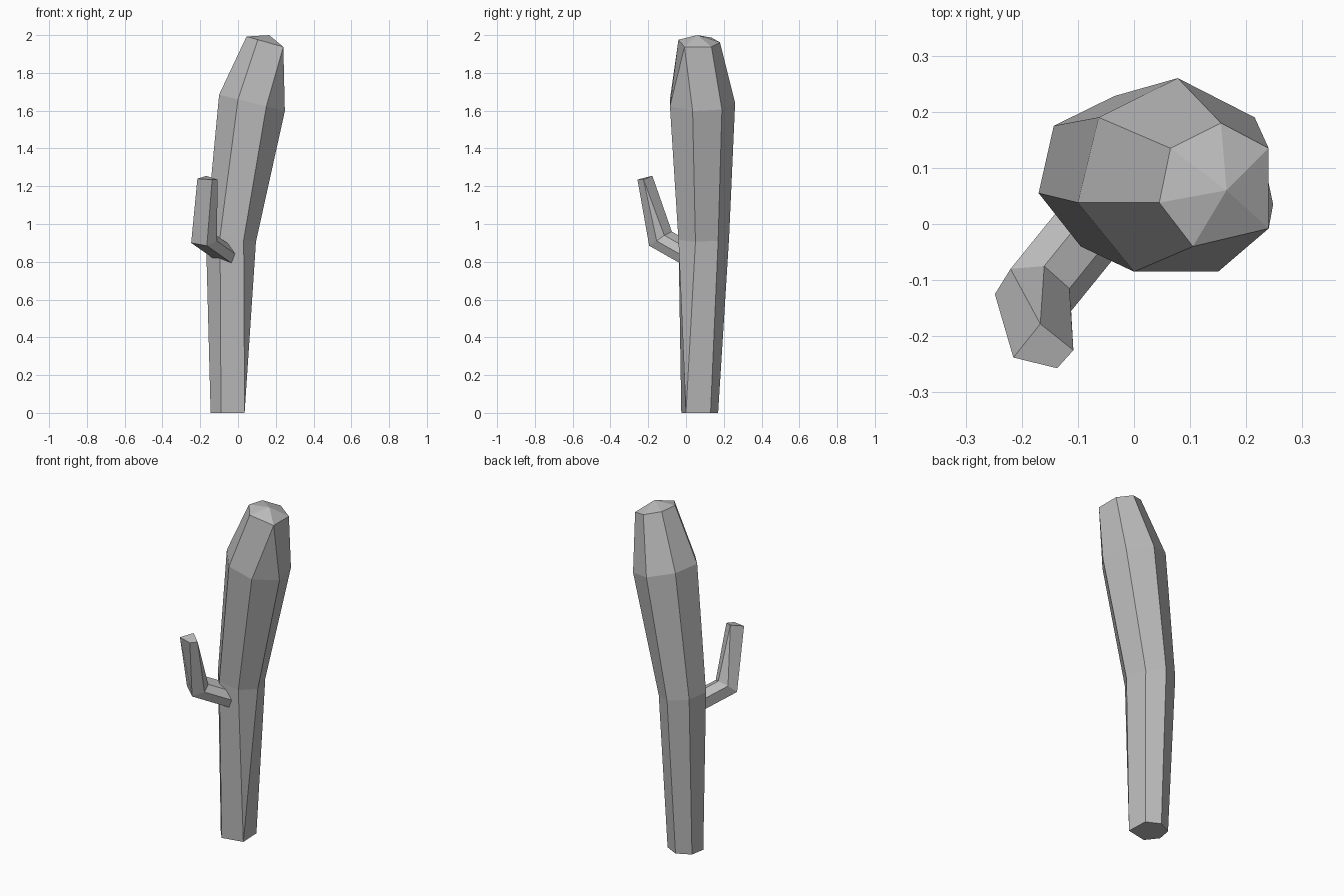
import bpy
import bmesh
from mathutils import Vector

default_cube = bpy.data.objects.get("Cube")
if default_cube:
    bpy.data.objects.remove(default_cube, do_unlink=True)

# One plain grey for the whole plant
grey = bpy.data.materials.new("plain_grey")
grey.use_nodes = True
grey_value = (0.5, 0.5, 0.5, 1)
grey.diffuse_color = grey_value
grey.node_tree.nodes["Principled BSDF"].inputs["Base Color"].default_value = grey_value


def tilted_ring(height, slope, outline):
    """Place a flat outline on a plane that drops towards +x."""
    return [Vector((x, y, height - slope * x)) for x, y in outline]


def loft(name, rings, apex=None):
    """Skin a stack of rings; repeated points in a ring collapse to one corner."""
    bm = bmesh.new()
    loops = []
    for ring in rings:
        corners = {}
        for point in ring:
            key = tuple(point)
            if key not in corners:
                corners[key] = bm.verts.new(point)
        loops.append([corners[tuple(point)] for point in ring])

    def add_face(verts):
        unique = list(dict.fromkeys(verts))
        if len(unique) > 2:
            bm.faces.new(unique)

    count = len(rings[0])
    for lower, upper in zip(loops, loops[1:]):
        for i in range(count):
            j = (i + 1) % count
            add_face([lower[i], lower[j], upper[j], upper[i]])
    add_face(loops[0])
    if apex:
        peak = bm.verts.new(apex)
        for i in range(count):
            add_face_pair = (loops[-1][i], loops[-1][(i + 1) % count])
            add_face([*add_face_pair, peak])
    else:
        add_face(loops[-1])

    bmesh.ops.recalc_face_normals(bm, faces=bm.faces[:])
    mesh = bpy.data.meshes.new(name)
    bm.to_mesh(mesh)
    bm.free()
    mesh.materials.append(grey)
    obj = bpy.data.objects.new(name, mesh)
    bpy.context.collection.objects.link(obj)
    return obj


# Trunk: leaning faceted column, widest near the top, with a low pointed cap
base = tilted_ring(0, 0, [
    (-.145, .045), (-.13, .13), (-.05, .17), (.03, .13),
    (.035, 0), (.035, 0), (-.09, -.025)])
middle = tilted_ring(.92, .15, [
    (-.17, .055), (-.143, .175), (-.035, .228), (.06, .17),
    (.095, .05), (.03, -.04), (-.095, -.04)])
shoulder = tilted_ring(1.66, .25, [
    (-.1, .038), (-.063, .19), (.078, .26), (.215, .19),
    (.248, .035), (.15, -.085), (0, -.085)])
crown = tilted_ring(2.005, .28, [
    (.045, .038), (.065, .135), (.155, .18), (.24, .135),
    (.24, -.008), (.24, -.008), (.105, -.04)])
loft("trunk", [base, middle, shoulder, crown], apex=(.165, .06, 2))

# Arm: short bent branch that leaves the trunk and turns upward
elbow = [Vector(p) for p in [
    (-.248, -.125, .9), (-.22, -.08, .945), (-.16, -.075, .96),
    (-.115, -.115, .94), (-.112, -.155, .91), (-.165, -.195, .885)]]
into_trunk = Vector((.15, .185, -.105))
root = [point + into_trunk for point in elbow]
outer, inner, right, front = [Vector(p) for p in [
    (-.215, -.238, 1.24), (-.167, -.178, 1.255),
    (-.108, -.225, 1.235), (-.137, -.257, 1.235)]]
loft("arm", [root, elbow, [outer, inner, inner, right, right, front]])
